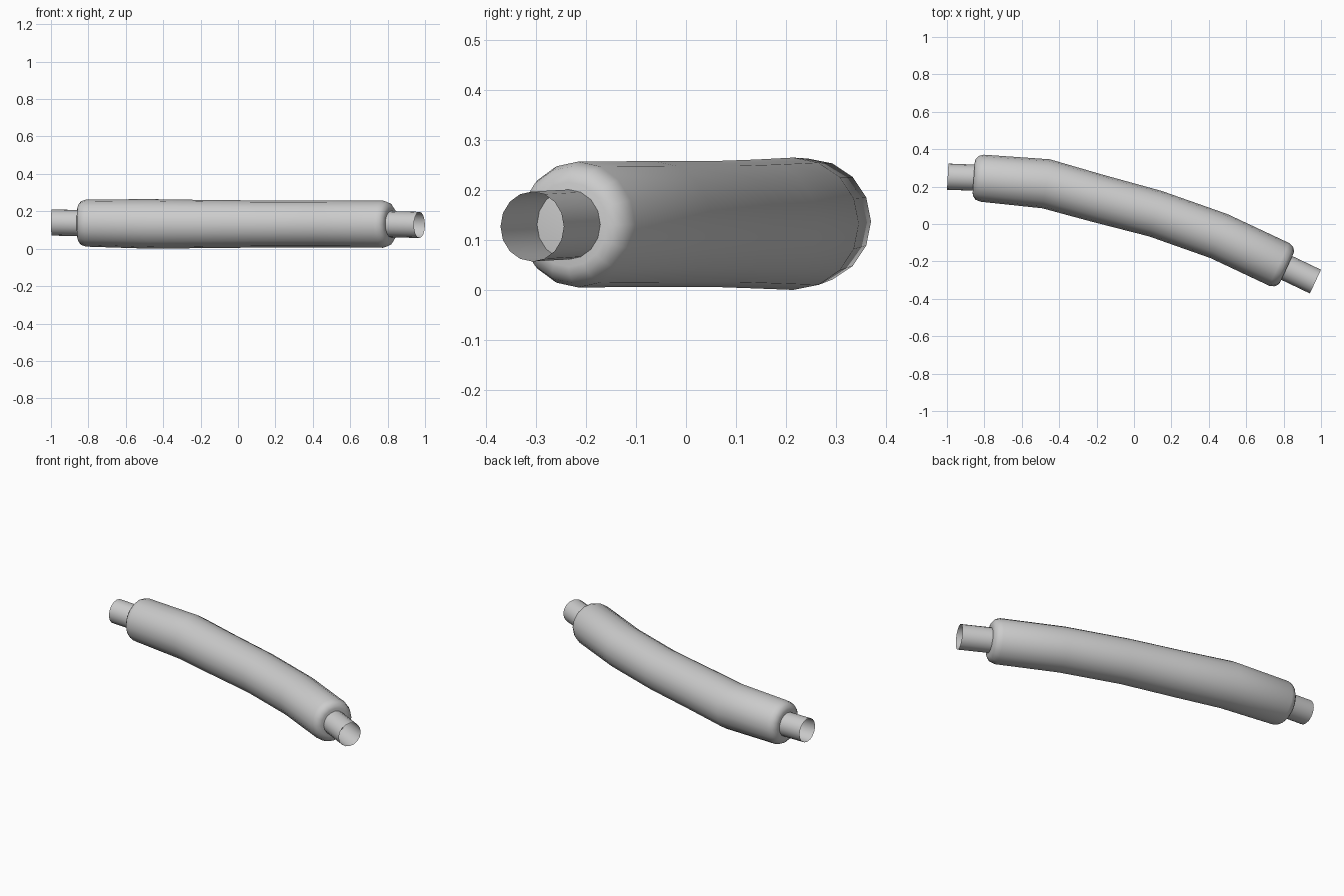
import bpy, bmesh, math
from mathutils import Vector

cube = bpy.data.objects.get("Cube")
if cube:
    bpy.data.objects.remove(cube, do_unlink=True)

SIDES = 16
PIPE_R = 0.07

grey = bpy.data.materials.new("plain_grey")
grey.use_nodes = True
colour = (0.6, 0.6, 0.6, 1)
grey.diffuse_color = colour
grey.node_tree.nodes["Principled BSDF"].inputs["Base Color"].default_value = colour


def sweep(name, rings, capped):
    """Skin circles given as (centre, yaw in degrees, radius)."""
    bm = bmesh.new()
    loops = []
    for centre, yaw, radius in rings:
        a = math.radians(yaw)
        side = Vector((-math.sin(a), math.cos(a), 0))
        up = Vector((0, 0, 1))
        loop = []
        for i in range(SIDES):
            t = math.tau * i / SIDES
            loop.append(bm.verts.new(Vector(centre) + radius * (side * math.cos(t) + up * math.sin(t))))
        loops.append(loop)
    for a, b in zip(loops, loops[1:]):
        for i in range(SIDES):
            j = (i + 1) % SIDES
            bm.faces.new((a[i], a[j], b[j], b[i]))
    if capped:
        bm.faces.new(loops[0])
        bm.faces.new(loops[-1])
    bmesh.ops.recalc_face_normals(bm, faces=bm.faces)
    mesh = bpy.data.meshes.new(name)
    bm.to_mesh(mesh)
    bm.free()
    mesh.materials.append(grey)
    obj = bpy.data.objects.new(name, mesh)
    bpy.context.collection.objects.link(obj)
    bpy.ops.object.select_all(action='DESELECT')
    obj.select_set(True)
    bpy.context.view_layer.objects.active = obj
    bpy.ops.object.shade_smooth_by_angle(angle=math.radians(50))
    return obj


def rounded_end(centre, yaw, direction):
    """Rings from the end face back to the full body radius."""
    a = math.radians(yaw)
    axis = Vector((math.cos(a), math.sin(a), 0)) * direction
    profile = [(0, 0.085), (0.004, 0.1), (0.018, 0.117), (0.045, 0.126)]
    return [(Vector(centre) - axis * d, yaw, r) for d, r in profile]


# Curved thick body with rounded ends
start, end = (-0.857, 0.248, 0.137), (0.817, -0.235, 0.131)
middle = [
    ((-0.47, 0.215, 0.1325), -8.5, 0.1325),
    ((-0.2, 0.139, 0.132), -13.5, 0.129),
    ((0.115, 0.055, 0.132), -16, 0.126),
    ((0.455, -0.065, 0.132), -21, 0.126),
]
body = rounded_end(start, -4, -1) + middle + rounded_end(end, -25, 1)[::-1]
sweep("body", body, True)

# Thin open pipes at both ends
sweep("right_pipe", [((-0.996, 0.253, 0.14), -3, PIPE_R), (start, -4, PIPE_R)], False)
sweep("left_pipe", [(end, -25, PIPE_R), ((0.97, -0.308, 0.127), -25, PIPE_R)], False)
